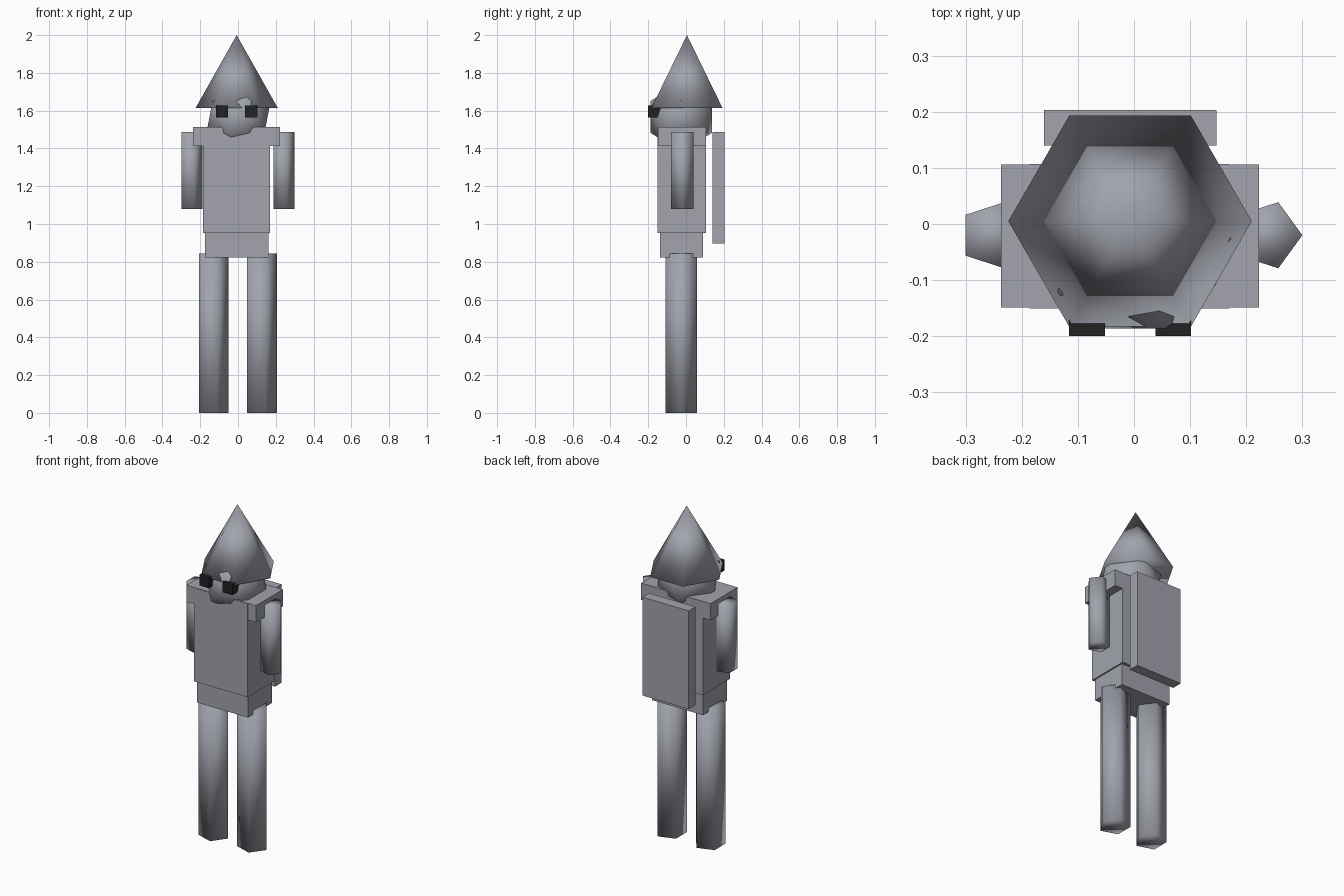
import bpy
import bmesh
from math import cos, sin, tau

cube = bpy.data.objects.get("Cube")
if cube:
    bpy.data.objects.remove(cube, do_unlink=True)


def make_material(name, rgb):
    mat = bpy.data.materials.new(name)
    mat.use_nodes = True
    color = (*rgb, 1.0)
    mat.diffuse_color = color
    mat.node_tree.nodes["Principled BSDF"].inputs["Base Color"].default_value = color
    return mat


grey = make_material("cool_grey", (0.36, 0.37, 0.42))
black = make_material("eye_black", (0.015, 0.016, 0.016))


def finish(name, bm, mat, smooth):
    bmesh.ops.recalc_face_normals(bm, faces=bm.faces)
    for face in bm.faces:
        face.smooth = smooth
    mesh = bpy.data.meshes.new(name)
    bm.to_mesh(mesh)
    bm.free()
    mesh.materials.append(mat)
    obj = bpy.data.objects.new(name, mesh)
    bpy.context.collection.objects.link(obj)
    return obj


def box(name, xs, ys, zs, mat=grey):
    bm = bmesh.new()
    bmesh.ops.create_cube(bm, size=1)
    for v in bm.verts:
        v.co = [(lo + hi) / 2 + c * (hi - lo)
                for c, (lo, hi) in zip(v.co, (xs, ys, zs))]
    return finish(name, bm, mat, False)


def ring(bm, sides, radius, x, y, z):
    # first corner points to +x
    return [bm.verts.new((x + radius * cos(tau * i / sides),
                          y + radius * sin(tau * i / sides), z))
            for i in range(sides)]


def limb(name, radius, x, y, z0, z1, sides=5):
    bm = bmesh.new()
    low = ring(bm, sides, radius, x, y, z0)
    high = ring(bm, sides, radius, x, y, z1)
    for i in range(sides):
        j = (i + 1) % sides
        bm.faces.new((low[i], low[j], high[j], high[i]))
    bm.faces.new(low[::-1])
    bm.faces.new(high)
    return finish(name, bm, grey, True)


# Body
box("torso", (-0.186, 0.17), (-0.151, 0.107), (0.952, 1.511))
box("shoulders", (-0.237, 0.223), (-0.149, 0.106), (1.413, 1.513))
box("hips", (-0.176, 0.161), (-0.137, 0.09), (0.823, 0.952))
box("back_pack", (-0.16, 0.147), (0.14, 0.203), (0.898, 1.486))

# Limbs
limb("right_arm", 0.062, -0.25, -0.02, 1.08, 1.486)
limb("left_arm", 0.062, 0.238, -0.02, 1.08, 1.486)
limb("right_leg", 0.0875, -0.137, -0.025, 0, 0.845)
limb("left_leg", 0.0875, 0.119, -0.025, 0, 0.845)

# Head
bpy.ops.mesh.primitive_ico_sphere_add(subdivisions=1, radius=0.19,
                                      location=(0.003, -0.025, 1.567))
head = bpy.context.object
head.name = "head"
head.data.materials.append(grey)
bpy.ops.object.shade_smooth()

# Pointed hat
bm = bmesh.new()
rim = ring(bm, 6, 0.217, -0.007, 0.005, 1.615)
tip = bm.verts.new((-0.007, 0.005, 2))
for i in range(6):
    bm.faces.new((rim[i], rim[(i + 1) % 6], tip))
bm.faces.new(rim[::-1])
finish("pointed_hat", bm, grey, True)

# Eyes
for name, x in (("right_eye", -0.084), ("left_eye", 0.07)):
    box(name, (x - 0.032, x + 0.032), (-0.2, -0.136), (1.563, 1.627), black)
